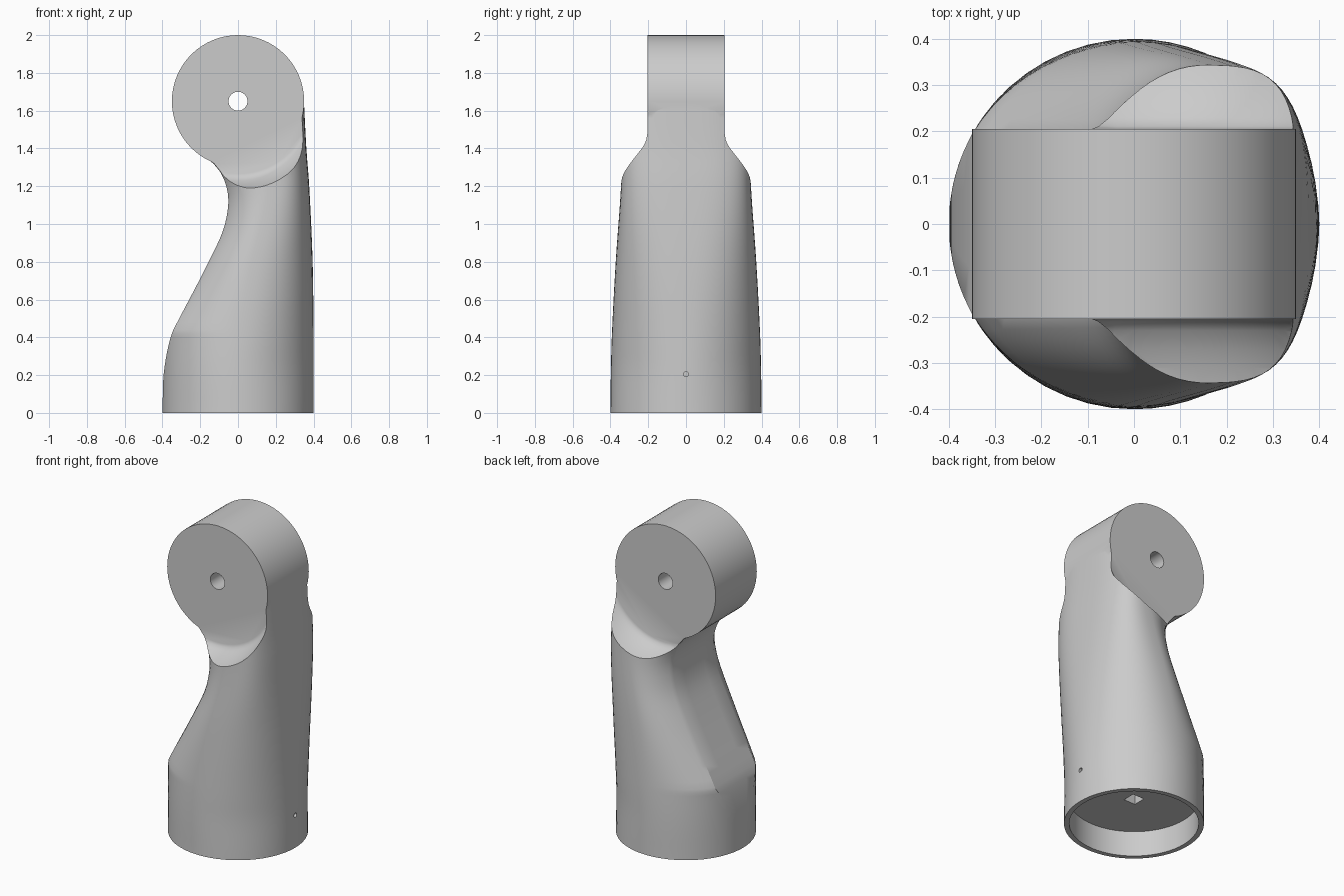
import bpy, bmesh, math

if "Cube" in bpy.data.objects:
    bpy.data.objects.remove(bpy.data.objects["Cube"])

AXIS_Z, DISC_R = 1.65, 0.35

# Smooth profiles of the body along its height: (z, value)
LEFT = [(0, -.399), (.1, -.398), (.2, -.394), (.32, -.376), (.42, -.35), (.5, -.311), (.65, -.232),
        (.8, -.155), (.95, -.085), (1.05, -.058), (1.15, -.052), (1.25, -.08),
        (1.32, -.13), (1.37, -.195), (1.42, -.2), (1.64, -.2)]
RIGHT = [(0, .4), (.4, .4), (.8, .395), (1.2, .377), (1.4, .362), (1.64, .3495)]
HALF_Y = [(0, .4), (.2, .398), (.42, .392), (.8, .372), (1.2, .344), (1.4, .34), (1.64, .34)]
MID_X = [(0, 0), (.3, .0), (.7, .05), (1.25, .17), (1.64, .17)]
POWER = [(0, 2), (.3, 2), (.8, 2.4), (1.25, 3), (1.64, 3)]


def curve(t, z):
    """Hermite interpolation through a table."""
    n = len(t)

    def slope(i):
        a, b = t[max(i - 1, 0)], t[min(i + 1, n - 1)]
        return (b[1] - a[1]) / (b[0] - a[0])
    i = max(k for k in range(n - 1) if t[k][0] <= z + 1e-9)
    (z0, v0), (z1, v1) = t[i], t[i + 1]
    d = z1 - z0
    s = (z - z0) / d
    return (v0 * (2 * s**3 - 3 * s**2 + 1) + v1 * (3 * s**2 - 2 * s**3)
            + d * slope(i) * (s**3 - 2 * s**2 + s) + d * slope(i + 1) * (s**3 - s**2))


def loft(name, rings):
    """Closed solid through rings with equal point counts."""
    bm = bmesh.new()
    vs = [[bm.verts.new(p) for p in r] for r in rings]
    n = len(vs[0])
    for a, b in zip(vs, vs[1:]):
        for i in range(n):
            j = (i + 1) % n
            bm.faces.new((a[i], a[j], b[j], b[i]))
    bm.faces.new(vs[0])
    bm.faces.new(vs[-1])
    bmesh.ops.recalc_face_normals(bm, faces=bm.faces)
    me = bpy.data.meshes.new(name)
    bm.to_mesh(me)
    bm.free()
    ob = bpy.data.objects.new(name, me)
    bpy.context.collection.objects.link(ob)
    return ob


def circle_y(r, y, n=64):
    return [(r * math.cos(2 * math.pi * i / n), y, AXIS_Z + r * math.sin(2 * math.pi * i / n))
            for i in range(n)]


def circle_z(r, z, n=64):
    return [(r * math.cos(2 * math.pi * i / n), r * math.sin(2 * math.pi * i / n), z)
            for i in range(n)]


def body_ring(z):
    """Round section with a flat left strip and a squarer right side."""
    L, R, Y = curve(LEFT, z), curve(RIGHT, z), curve(HALF_Y, z)
    mx, p = curve(MID_X, z), curve(POWER, z)
    h = min(.2, math.sqrt(max(.16 - L * L, 0)))
    if z > .42:
        h = .2
    a0 = math.asin(h / .4)
    c0 = .4 * math.cos(a0)
    half = [(L, 0), (L, h / 2)]
    for i in range(13):
        t = a0 + (math.pi / 2 - a0) * i / 12
        half.append((L + (c0 - .4 * math.cos(t)) / c0 * (mx - L),
                     h + (.4 * math.sin(t) - h) / (.4 - h) * (Y - h)))
    for i in range(1, 17):
        t = math.pi / 2 * (1 - i / 16)
        half.append((mx + (R - mx) * max(math.cos(t), 0) ** (2 / p),
                     Y * max(math.sin(t), 0) ** (2 / p) if i < 16 else 0))
    return [(x, y, z) for x, y in half] + [(x, -y, z) for x, y in half[-2:0:-1]]


def boolean(ob, tool, op):
    m = ob.modifiers.new(op, 'BOOLEAN')
    m.operation, m.object, m.solver = op, tool, 'EXACT'
    bpy.context.view_layer.objects.active = ob
    bpy.ops.object.modifier_apply(modifier=m.name)
    bpy.data.objects.remove(tool)


# Body and the pivot disc at its top
levels = sorted({i * .04 for i in range(42)} | {.42, 1.34})
arm = loft("arm_link", [body_ring(min(z, 1.64)) for z in levels])
boolean(arm, loft("pivot_disc", [circle_y(DISC_R, -.21), circle_y(DISC_R, .21)]), 'UNION')

# Curved shoulders on both sides of the pivot
SHOULDER = [(.385, .205), (.402, .211), (.42, .23), (.442, .27), (.46, .31), (.472, .35), (.5, .5)]
for side in (-1, 1):
    boolean(arm, loft("shoulder_cutter", [circle_y(r, side * y) for r, y in SHOULDER]), 'DIFFERENCE')

# Pivot hole, base socket, square drive hole and small side hole
boolean(arm, loft("pin_cutter", [circle_y(.05, -.6, 32), circle_y(.05, .6, 32)]), 'DIFFERENCE')
boolean(arm, loft("socket_cutter", [circle_z(.37, -.1), circle_z(.37, .16)]), 'DIFFERENCE')
s = .04
boolean(arm, loft("square_cutter", [[(-s, -s, z), (s, -s, z), (s, s, z), (-s, s, z)]
                                    for z in (.1, .3)]), 'DIFFERENCE')
side_ring = [(.014 * math.cos(math.pi * i / 6), .014 * math.sin(math.pi * i / 6)) for i in range(12)]
boolean(arm, loft("side_hole_cutter", [[(x, a, .205 + b) for a, b in side_ring]
                                       for x in (.0, .6)]), 'DIFFERENCE')

# Single grey colour and smooth shading with sharp edges kept
mat = bpy.data.materials.new("plain grey")
mat.diffuse_color = (.6, .6, .6, 1)
mat.use_nodes = True
mat.node_tree.nodes["Principled BSDF"].inputs["Base Color"].default_value = mat.diffuse_color
arm.data.materials.clear()
arm.data.materials.append(mat)
for f in arm.data.polygons:
    f.material_index = 0
bpy.ops.object.select_all(action='DESELECT')
arm.select_set(True)
bpy.context.view_layer.objects.active = arm
bpy.ops.object.shade_smooth_by_angle(angle=math.radians(28))
